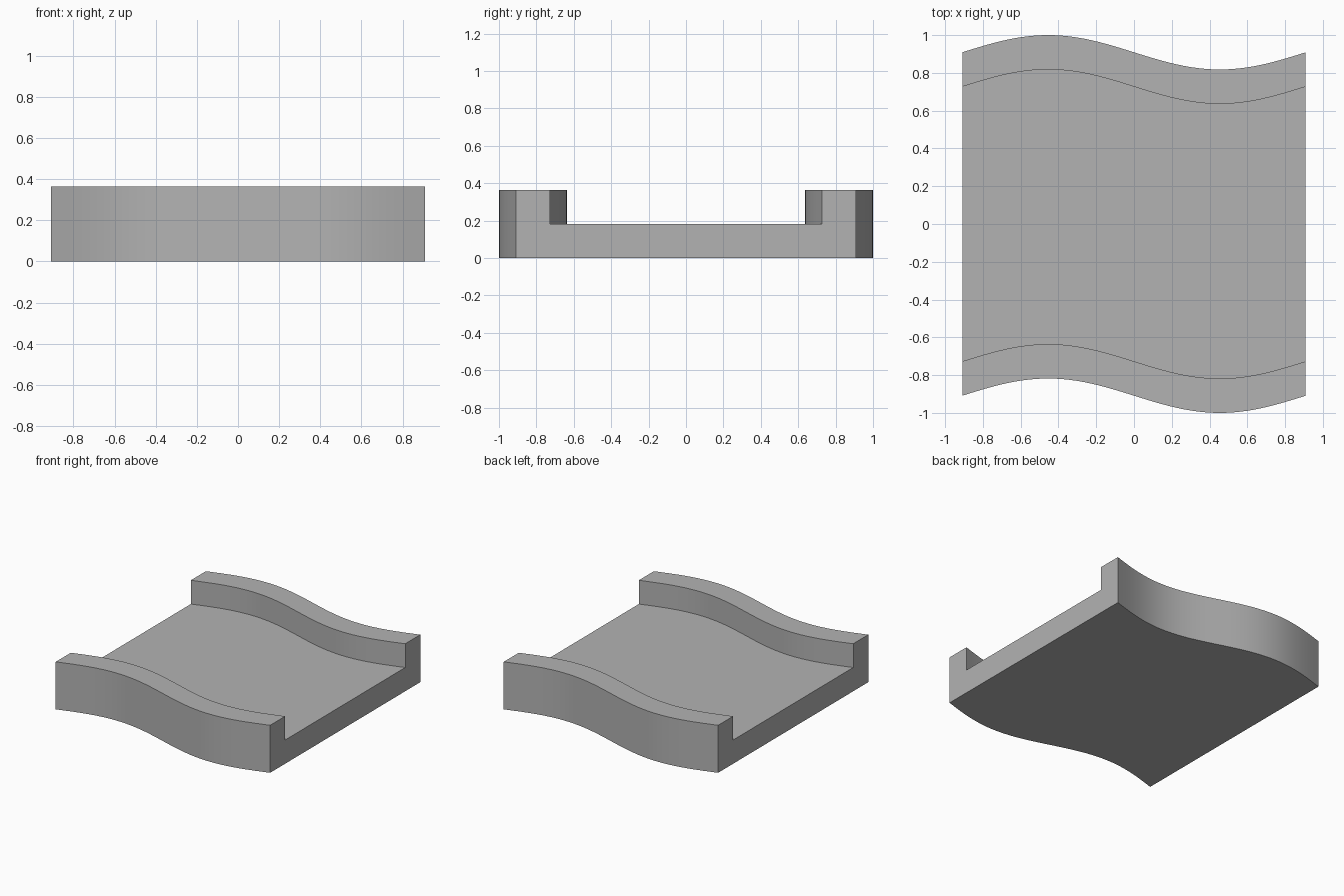
import bpy, bmesh, math

cube = bpy.data.objects.get("Cube")
if cube:
    bpy.data.objects.remove(cube)

HALF = 0.909     # half width in x, and half depth before the wave is added
WALL = 0.182     # rim thickness
FLOOR = 0.182    # floor height
TOP = 0.364      # rim height
WAVE = 0.091     # sideways sway of the cross-section
STEPS = 48

grey = bpy.data.materials.new("plain grey")
grey.use_nodes = True
colour = (0.45, 0.45, 0.45, 1)
grey.diffuse_color = colour
grey.node_tree.nodes["Principled BSDF"].inputs["Base Color"].default_value = colour

# Channel cross-section in y and z
inner = HALF - WALL
profile = [(-HALF, 0), (HALF, 0), (HALF, TOP), (inner, TOP),
           (inner, FLOOR), (-inner, FLOOR), (-inner, TOP), (-HALF, TOP)]

# Sweep the section along x while it sways in y
bm = bmesh.new()
rings = []
for i in range(STEPS + 1):
    x = HALF * (2 * i / STEPS - 1)
    sway = -WAVE * math.sin(math.pi * x / HALF)
    rings.append([bm.verts.new((x, y + sway, z)) for y, z in profile])
for a, b in zip(rings, rings[1:]):
    for j in range(len(profile)):
        k = (j + 1) % len(profile)
        bm.faces.new((a[j], a[k], b[k], b[j]))
# End caps
bm.faces.new(rings[0])
bm.faces.new(rings[-1])
bmesh.ops.recalc_face_normals(bm, faces=bm.faces)

mesh = bpy.data.meshes.new("wavy_channel_block")
bm.to_mesh(mesh)
bm.free()
mesh.materials.append(grey)
block = bpy.data.objects.new("wavy_channel_block", mesh)
bpy.context.collection.objects.link(block)

# Smooth curved walls with crisp edges
bpy.ops.object.select_all(action='DESELECT')
block.select_set(True)
bpy.context.view_layer.objects.active = block
bpy.ops.object.shade_smooth_by_angle(angle=math.radians(30))
